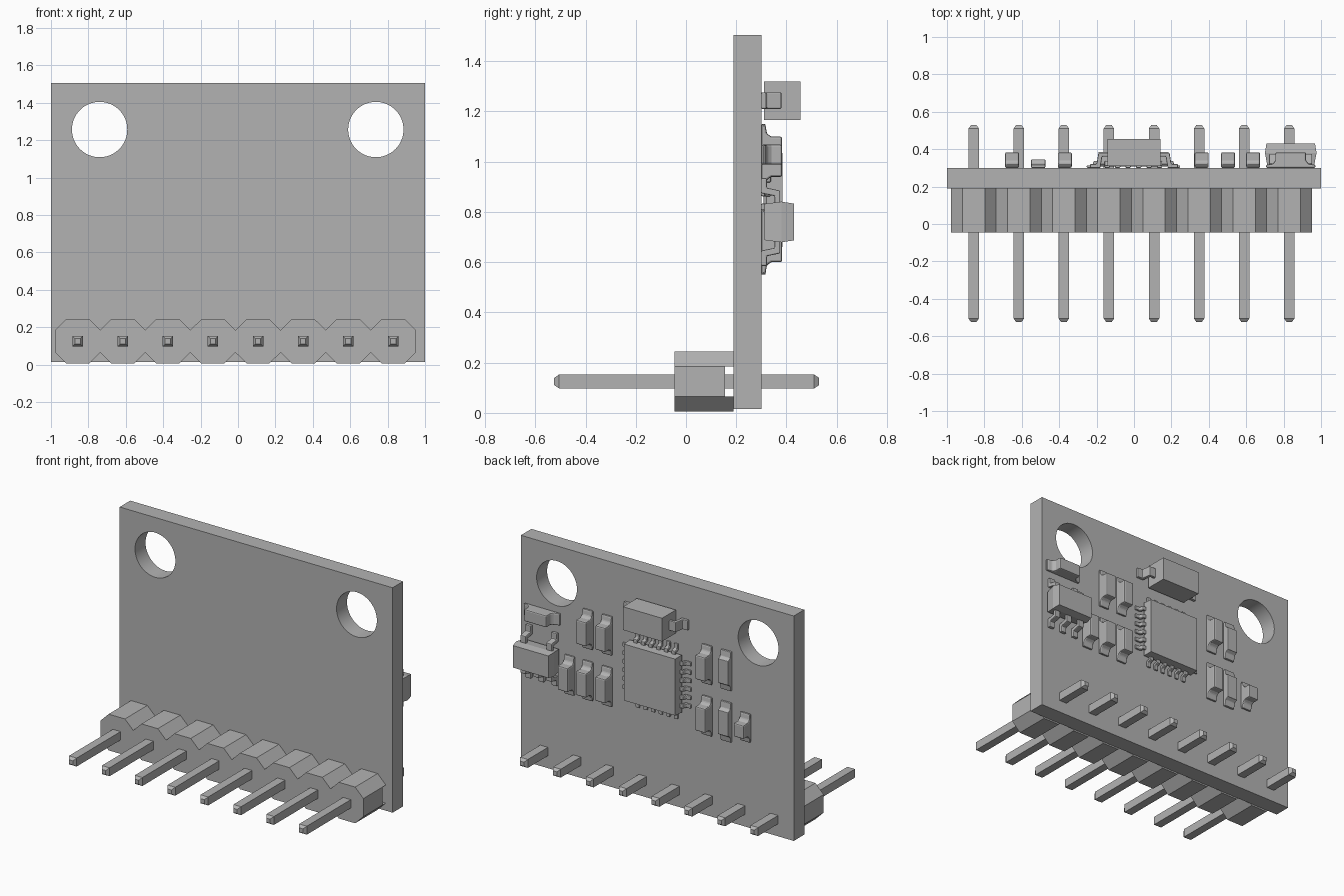
import bpy, bmesh
from math import pi
from mathutils import Vector

if "Cube" in bpy.data.objects:
    bpy.data.objects.remove(bpy.data.objects["Cube"])

grey = bpy.data.materials.new("plain grey")
grey.use_nodes = True
grey.diffuse_color = (0.45, 0.45, 0.45, 1)
grey.node_tree.nodes["Principled BSDF"].inputs["Base Color"].default_value = (0.45, 0.45, 0.45, 1)

BACK = 0.30                      # back surface of the board
PITCH = 0.241
PIN_X = [-0.857 + PITCH * i for i in range(8)]
PIN_Z = 0.125


def finish(name, bm, bevel=0):
    bmesh.ops.recalc_face_normals(bm, faces=bm.faces)
    mesh = bpy.data.meshes.new(name)
    bm.to_mesh(mesh)
    bm.free()
    mesh.materials.append(grey)
    ob = bpy.data.objects.new(name, mesh)
    bpy.context.collection.objects.link(ob)
    if bevel:
        mod = ob.modifiers.new("soft edges", "BEVEL")
        mod.width, mod.segments = bevel, 2
        mod.limit_method, mod.angle_limit = "ANGLE", 0.7
    return ob


def loft(name, x, z, rings, bevel=0):
    """Rectangular sections (y, half width, half height) joined along y."""
    bm = bmesh.new()
    loops = [[bm.verts.new((x + sx * hx, y, z + sz * hz))
              for sx, sz in ((-1, -1), (1, -1), (1, 1), (-1, 1))] for y, hx, hz in rings]
    for a, b in zip(loops, loops[1:]):
        for i in range(4):
            j = (i + 1) % 4
            bm.faces.new((a[i], a[j], b[j], b[i]))
    bm.faces.new(loops[0])
    bm.faces.new(loops[-1])
    return finish(name, bm, bevel)


def prism(name, points, sweep, bevel=0):
    """Flat outline of 3D points pushed along the sweep vector."""
    bm = bmesh.new()
    face = bm.faces.new([bm.verts.new(p) for p in points])
    new = bmesh.ops.extrude_face_region(bm, geom=[face])["geom"]
    bmesh.ops.translate(bm, vec=sweep, verts=[v for v in new if isinstance(v, bmesh.types.BMVert)])
    return finish(name, bm, bevel)


def strip(name, x, z, direction, profile, width, bevel):
    """Side profile (distance, height above board) swept across its width."""
    d = Vector((direction[0], 0, direction[1]))
    side = Vector((-d.z, 0, d.x)) * width
    base = Vector((x, BACK, z)) - side / 2
    return prism(name, [base + d * s + Vector((0, h, 0)) for s, h in profile], side, bevel)


def lead(name, x, z, direction, start, knee, end, height, width, t=0.022):
    """Bent metal lead: out of the body, down, then a foot on the board."""
    profile = [(start, height), (knee, height), (knee + t / 2, t), (end, t),
               (end, 0), (knee - t / 2, 0), (knee - t, height - t), (start, height - t)]
    strip(name, x, z, direction, profile, width, 0.005)


def chip_part(name, x, z, direction=(0, 1), length=0.26, height=0.083, width=0.075):
    """Small two-ended part with a low foot at each end."""
    e, b = length / 2, length / 2 - 0.05
    half = [(e, 0), (e, 0.016), (b + 0.012, 0.022), (b, 0.04), (b, height)]
    strip(name, x, z, direction, half + [(-s, h) for s, h in reversed(half)], width, 0.008)


# Circuit board with two mounting holes
board = loft("board", 0, 0.76, [(0.19, 1, 0.745), (BACK, 1, 0.745)])
for hx in (-0.74, 0.737):
    bpy.ops.mesh.primitive_cylinder_add(vertices=64, radius=0.148, depth=0.5,
                                        location=(hx, 0.25, 1.257), rotation=(pi / 2, 0, 0))
    cutter = bpy.context.object
    cutter.name = "hole_cutter"
    cutter.hide_render = True
    mod = board.modifiers.new("hole", "BOOLEAN")
    mod.operation, mod.object = "DIFFERENCE", cutter
    bpy.ops.object.select_all(action="DESELECT")
    bpy.context.view_layer.objects.active = board
    board.select_set(True)
    bpy.ops.object.modifier_apply(modifier="hole")
    bpy.data.objects.remove(cutter)
bpy.ops.object.shade_smooth_by_angle()

# Pin header housing, a chain of joined octagons
top = [(PIN_X[0] - PITCH / 2, 0.06)]
for px in PIN_X:
    top += [(px - 0.06, 0.12), (px + 0.06, 0.12), (px + PITCH / 2, 0.06)]
outline = [(x, PIN_Z + h) for x, h in top] + [(x, PIN_Z - h) for x, h in reversed(top)]
prism("header_housing", [(x, -0.045, z) for x, z in outline], Vector((0, 0.2, 0)))

# Header spacers against the board, and the pins
for i, px in enumerate(PIN_X):
    for label, s in (("upper", 1), ("lower", -1)):
        prism(f"{label}_spacer_{i}",
              [(px + a, 0.155, PIN_Z + s * h) for a, h in
               ((-PITCH / 2, 0.06), (-0.06, 0.12), (0.06, 0.12), (PITCH / 2, 0.06))],
              Vector((0, 0.035, 0)))
    loft(f"header_pin_{i}", px, PIN_Z,
         [(-0.525, 0.014, 0.014), (-0.505, 0.028, 0.028),
          (0.51, 0.028, 0.028), (0.53, 0.014, 0.014)])

# Main square chip with six leads on each side
CX, CZ = -0.003, 0.848
loft("main_chip", CX, CZ, [(0.308, 0.18, 0.18), (0.32, 0.19, 0.19), (0.385, 0.187, 0.187)])
for label, d in (("left", (1, 0)), ("right", (-1, 0)), ("top", (0, 1)), ("bottom", (0, -1))):
    for i in range(6):
        off = (i - 2.5) * 0.056
        lead(f"chip_{label}_lead_{i}", CX + off * d[1], CZ + off * d[0], d,
             0.17, 0.212, 0.25, 0.038, 0.028, 0.014)

# Tall block with a lead at each end
loft("tall_block", 0, 1.243, [(0.31, 0.143, 0.077), (0.455, 0.143, 0.077)])
for label, s in (("left", 1), ("right", -1)):
    lead(f"block_{label}_lead", 0, 1.243, (s, 0), 0.13, 0.19, 0.235, 0.08, 0.066, 0.02)

# Tapered regulator with two leads above and three below
RX, RZ = 0.838, 0.76
loft("regulator", RX, RZ, [(0.312, 0.125, 0.072), (0.38, 0.138, 0.081), (0.43, 0.13, 0.073)])
for off in (-0.095, 0.095):
    lead("regulator_top_lead", RX + off, RZ, (0, 1), 0.06, 0.125, 0.175, 0.075, 0.04)
for off in (-0.095, 0, 0.095):
    lead("regulator_bottom_lead", RX + off, RZ, (0, -1), 0.06, 0.125, 0.175, 0.075, 0.04)

# Small two-ended parts
chip_part("sideways_part", RX, 1.028, (1, 0), length=0.265, width=0.08)
for x in (0.362, 0.503):
    chip_part("left_upper_part", x, 1.02)
for x in (0.362, 0.503, 0.637):
    chip_part("left_lower_part", x, 0.68)
for z in (1.02, 0.68):
    chip_part("right_inner_part", -0.37, z)
    chip_part("right_outer_part", -0.512, z, height=0.045)
chip_part("right_short_part", -0.652, 0.68, length=0.19)
